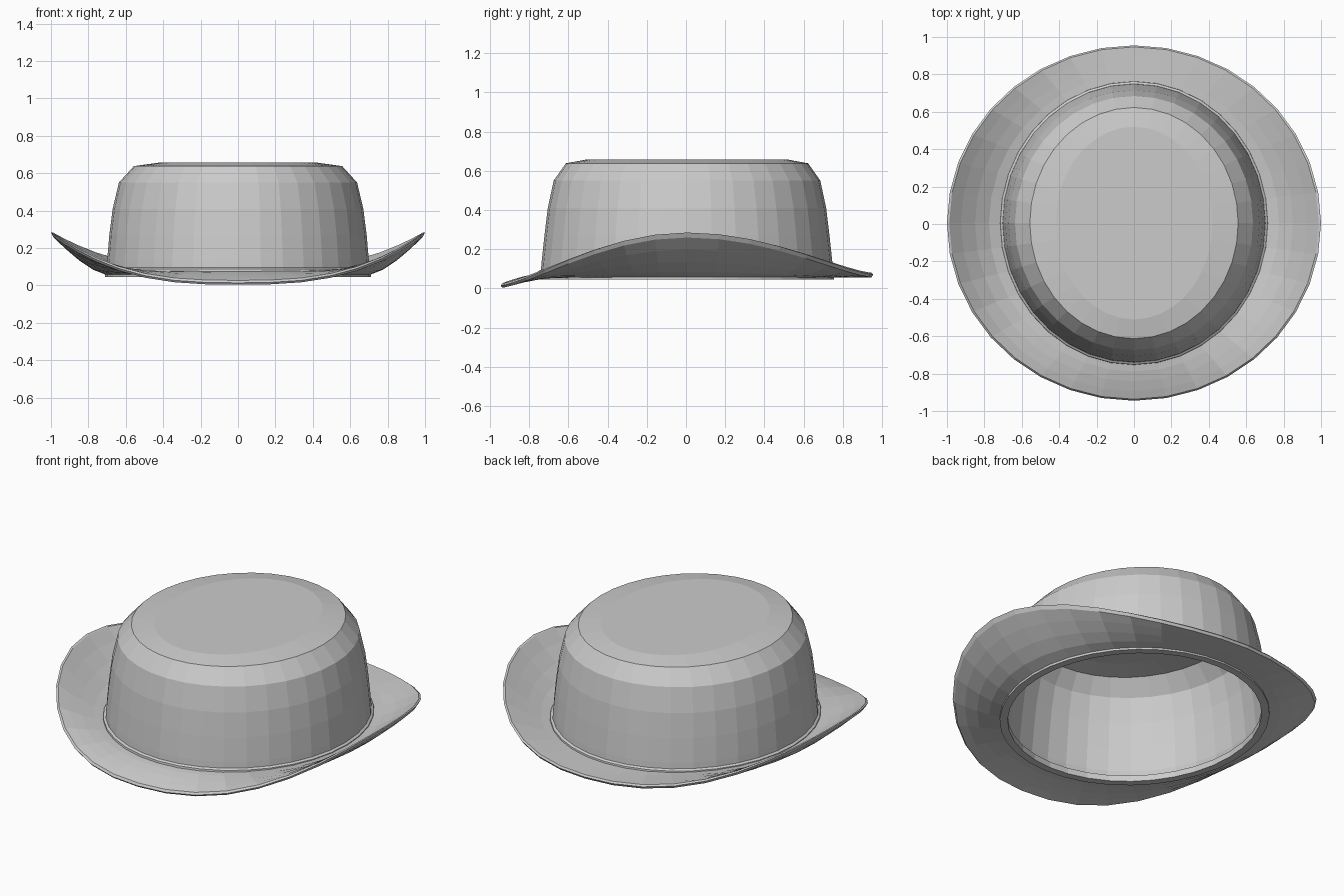
import bpy, bmesh, math

SEGMENTS = 36
CENTRE_Y = 0.005

cube = bpy.data.objects.get("Cube")
if cube:
    bpy.data.objects.remove(cube, do_unlink=True)

felt = bpy.data.materials.new("grey felt")
felt.use_nodes = True
felt.diffuse_color = (0.6, 0.6, 0.6, 1)
felt.node_tree.nodes["Principled BSDF"].inputs["Base Color"].default_value = felt.diffuse_color


def loft(name, rings, closed=False):
    """Skin a list of rings; open lofts get flat caps, closed ones join last to first."""
    bm = bmesh.new()
    loops = [[bm.verts.new(p) for p in ring] for ring in rings]
    pairs = list(zip(loops, loops[1:]))
    if closed:
        pairs.append((loops[-1], loops[0]))
    else:
        bm.faces.new(loops[0])
        bm.faces.new(loops[-1])
    for a, b in pairs:
        for i in range(SEGMENTS):
            j = (i + 1) % SEGMENTS
            bm.faces.new((a[i], a[j], b[j], b[i]))
    bmesh.ops.recalc_face_normals(bm, faces=bm.faces)
    mesh = bpy.data.meshes.new(name)
    bm.to_mesh(mesh)
    bm.free()
    mesh.materials.append(felt)
    obj = bpy.data.objects.new(name, mesh)
    bpy.context.collection.objects.link(obj)
    return obj


def ring(rx, ry, height):
    """Elliptical ring; height is a number or a function of the angle."""
    points = []
    for i in range(SEGMENTS):
        a = math.tau * i / SEGMENTS
        z = height(a) if callable(height) else height
        points.append((rx * math.cos(a), CENTRE_Y + ry * math.sin(a), z))
    return points


# Crown: hollow shell, from the ceiling down the inside and up the outside
outer = [(0.705, 0.748, 0.05), (0.70, 0.742, 0.13), (0.688, 0.727, 0.27),
         (0.67, 0.71, 0.41), (0.637, 0.68, 0.55), (0.557, 0.618, 0.638),
         (0.42, 0.515, 0.657)]
inner = [(rx - 0.015, ry - 0.015, z - 0.012) for rx, ry, z in reversed(outer[1:])]
loft("crown", [ring(*r) for r in inner + outer])

# Sweatband: lip under the opening
loft("sweatband", [ring(*r) for r in
                   [(0.71, 0.75, 0.045), (0.71, 0.75, 0.066),
                    (0.667, 0.707, 0.08), (0.667, 0.707, 0.045)]], closed=True)

# Rolled trim where the crown meets the brim
loft("crown_trim", [ring(*r) for r in
                    [(0.695, 0.737, 0.07), (0.717, 0.759, 0.07),
                     (0.715, 0.757, 0.088), (0.695, 0.737, 0.1)]], closed=True)


# Brim: rolled up at the sides, dipped at the front
def brim_height(t, lift):
    def height(a):
        base = 0.012 if math.sin(a) < 0 else 0.068
        rim = base + (0.283 - base) * abs(math.cos(a)) ** 2.8
        return 0.066 + (rim - 0.066) * t ** 1.45 + lift
    return height


def brim_ring(t, lift):
    return ring(0.70 + 0.30 * t, 0.742 + 0.208 * t, brim_height(t, lift))


steps = [0, 0.25, 0.5, 0.75, 0.96]
top = [brim_ring(t, 0.012) for t in steps]
bottom = [brim_ring(t, -0.011) for t in reversed(steps)]
loft("brim", top + [brim_ring(1, 0.002)] + bottom, closed=True)
